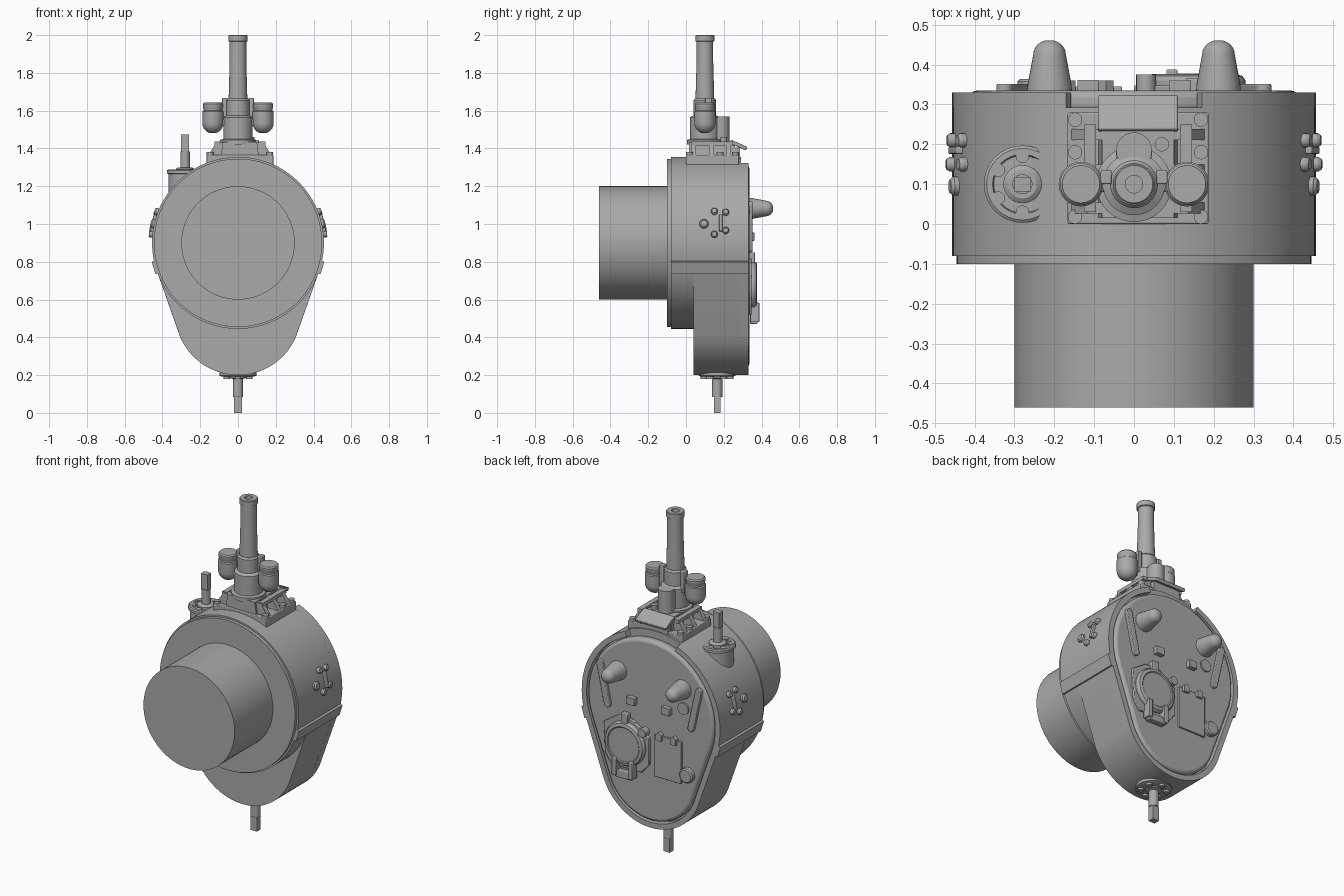
import bpy, bmesh, math
from mathutils import Vector, Matrix

if "Cube" in bpy.data.objects:
    bpy.data.objects.remove(bpy.data.objects["Cube"])

GREY = bpy.data.materials.new("plain_grey")
GREY.use_nodes = True
GREY.diffuse_color = (0.4, 0.4, 0.4, 1)
GREY.node_tree.nodes["Principled BSDF"].inputs["Base Color"].default_value = (0.4, 0.4, 0.4, 1)
parts = []


def finish(name, bm, bevel=0, segments=2):
    bmesh.ops.recalc_face_normals(bm, faces=bm.faces)
    mesh = bpy.data.meshes.new(name)
    bm.to_mesh(mesh)
    bm.free()
    mesh.materials.append(GREY)
    ob = bpy.data.objects.new(name, mesh)
    bpy.context.collection.objects.link(ob)
    if bevel:
        mod = ob.modifiers.new("bevel", 'BEVEL')
        mod.width, mod.segments = bevel, segments
        mod.limit_method, mod.angle_limit = 'ANGLE', math.radians(40)
    parts.append(ob)
    return ob


def box(name, x, y, z, bevel=0, turn=None):
    """Box from (low, high) ranges, optionally turned about its centre."""
    bm = bmesh.new()
    bmesh.ops.create_cube(bm, size=1)
    bm.transform(Matrix.Diagonal((x[1] - x[0], y[1] - y[0], z[1] - z[0], 1)))
    if turn:
        bm.transform(turn)
    bm.transform(Matrix.Translation((sum(x) / 2, sum(y) / 2, sum(z) / 2)))
    return finish(name, bm, bevel)


def lathe(name, origin, axis, profile, sides=32):
    """Spin (radius, height) pairs round an axis and cap both ends."""
    bm = bmesh.new()
    rings = [[bm.verts.new((r * math.cos(math.tau * i / sides), r * math.sin(math.tau * i / sides), h))
              for i in range(sides)] for r, h in profile]
    for a, b in zip(rings, rings[1:]):
        for i in range(sides):
            j = (i + 1) % sides
            bm.faces.new((a[i], a[j], b[j], b[i]))
    bm.faces.new(rings[0])
    bm.faces.new(rings[-1])
    turn = Vector((0, 0, 1)).rotation_difference(Vector(axis)).to_matrix().to_4x4()
    bm.transform(Matrix.Translation(origin) @ turn)
    return finish(name, bm)


def rod(name, origin, axis, r, length, sides=24):
    return lathe(name, origin, axis, [(r, 0), (r, length)], sides)


def prism(name, outline, y0, y1, bevel=0, segments=2):
    """Extrude an (x, z) outline along y."""
    bm = bmesh.new()
    face = bm.faces.new([bm.verts.new((x, y0, z)) for x, z in outline])
    out = bmesh.ops.extrude_face_region(bm, geom=[face])["geom"]
    bmesh.ops.translate(bm, vec=(0, y1 - y0, 0), verts=[v for v in out if isinstance(v, bmesh.types.BMVert)])
    return finish(name, bm, bevel, segments)


def teardrop(inset=0, gap=0, n=120):
    """Hull of a large upper circle and a small lower circle."""
    pts = []
    for i in range(n if gap == 0 else n + 1):
        a = math.radians(90 - gap - (360 - 2 * gap) * i / n)
        low = math.sin(a) < -0.36
        r, cz = (0.333, 0.533) if low else (0.455, 0.9)
        pts.append(((r - inset) * math.cos(a), cz + (r - inset) * math.sin(a)))
    return pts


UP, BACK = (0, 0, 1), (0, 1, 0)

# Front drum, stepped flange and main housing
rod("front_drum", (0, -0.46, 0.9), BACK, 0.3, 0.37, 96)
lathe("main_drum", (0, 0, 0.9), BACK,
      [(0.445, -0.1), (0.445, -0.08), (0.455, -0.08), (0.455, 0.05)], 120)
prism("housing", teardrop(), 0.04, 0.292)
prism("rear_rim", teardrop(0, 22) + teardrop(0.032, 22)[::-1], 0.28, 0.33)
prism("rear_panel", teardrop(0.042), 0.28, 0.335, 0.018, 3)

# Side ledges and side bolt groups
for s, side in ((1, "left"), (-1, "right")):
    prism(side + "_ledge", [(s * x, z) for x, z in ((0.43, 0.81), (0.457, 0.80), (0.437, 0.735), (0.41, 0.74))],
          -0.08, 0.33)
    for y, z, r in ((0.095, 1.0, 0.024), (0.15, 1.065, 0.018), (0.15, 0.945, 0.018),
                    (0.21, 1.06, 0.018), (0.21, 0.965, 0.018)):
        d = Vector((s * math.sqrt(0.455 ** 2 - (z - 0.9) ** 2), 0, z - 0.9)).normalized()
        start = Vector((0, y, 0.9)) + d * 0.44
        lathe(side + "_bolt", start, d, [(r, 0), (r, 0.026), (r * 0.7, 0.034)], 16)
    box(side + "_clamp_bar", (s * 0.445 - 0.012, s * 0.445 + 0.012), (0.176, 0.194), (0.96, 1.05), 0.004,
        Matrix.Rotation(-s * 0.23, 4, 'Y'))

# Roof mount: base, raised centre, ribs, bolts and rear visor
CX = 0.01
box("mount_base", (CX - 0.177, CX + 0.177), (0, 0.28), (1.3, 1.365), 0.004)
prism("mount_block", [(CX - 0.1, 1.36), (CX - 0.09, 1.435), (CX + 0.09, 1.435), (CX + 0.1, 1.36)], 0.015, 0.26)
for s in (-1, 1):
    for y in (0.04, 0.135, 0.225):
        prism("mount_rib", [(CX + s * x, z) for x, z in ((0.08, 1.36), (0.08, 1.432), (0.125, 1.432), (0.17, 1.36))],
              y - 0.014, y + 0.014)
    box("mount_rail", (CX + s * 0.12 - 0.015, CX + s * 0.12 + 0.015), (0.03, 0.25), (1.415, 1.436))
    for y in (0.018, 0.18, 0.262):
        rod("mount_bolt", (CX + s * 0.158, y, 1.36), UP, 0.018, 0.02, 16)
box("rear_visor", (CX - 0.1, CX + 0.1), (0.23, 0.325), (1.408, 1.428), 0.004, Matrix.Rotation(-0.42, 4, 'X'))
box("visor_support", (CX - 0.09, CX + 0.09), (0.25, 0.285), (1.33, 1.405))

# Periscope column and hollow tube
lathe("column", (0, 0.1, 0), UP, [(0.095, 1.42), (0.095, 1.445), (0.078, 1.45), (0.078, 1.565),
                                  (0.06, 1.575), (0.06, 1.655), (0.052, 1.665)], 40)
lathe("tube", (0, 0.1, 0), UP, [(0.05, 1.65), (0.044, 1.86), (0.044, 1.965), (0.05, 1.968), (0.05, 1.997),
                                (0.047, 2.0), (0.022, 2.0), (0.022, 1.95)], 40)
rod("rear_post", (0, 0.185, 1.42), UP, 0.045, 0.15)
box("post_web", (-0.045, 0.045), (0.1, 0.185), (1.42, 1.56))
rod("small_post", (0.07, 0.2, 1.42), UP, 0.018, 0.04, 16)
for s in (-1, 1):
    # Side pods with domed undersides
    dome = [(0.056 * math.sin(t * math.pi / 12), 1.535 - 0.056 * math.cos(t * math.pi / 12)) for t in range(1, 7)]
    lathe("side_pod", (s * 0.133, 0.1, 0), UP,
          dome + [(0.056, 1.595), (0.05, 1.6), (0.05, 1.61), (0.053, 1.615), (0.053, 1.635), (0.047, 1.642)])
    box("pod_arm", (s * 0.09 - 0.035, s * 0.09 + 0.035), (0.08, 0.12), (1.52, 1.555), 0.005)
    box("column_lug", (s * 0.07 - 0.014, s * 0.07 + 0.014), (0.1, 0.135), (1.54, 1.668), 0.004)


def bolt_ring(name, x, y, z, ring, direction):
    for i in range(6):
        a = math.tau * (i + 0.5) / 6
        rod(name, (x + ring * math.cos(a), y + ring * math.sin(a), z), (0, 0, direction), 0.017, 0.014, 12)


# Roof valve on the right shoulder
VX, VY = -0.28, 0.1
lathe("valve_base", (VX, VY, 0), UP, [(0.088, 1.1), (0.088, 1.265), (0.097, 1.268), (0.097, 1.283),
                                      (0.09, 1.288), (0.075, 1.288), (0.072, 1.276), (0.05, 1.276)])
lathe("valve_stem", (VX, VY, 0), UP, [(0.048, 1.27), (0.048, 1.292), (0.036, 1.3), (0.025, 1.3), (0.025, 1.385)])
bolt_ring("valve_bolt", VX, VY, 1.275, 0.07, 1)
box("valve_key", (VX - 0.021, VX + 0.021), (VY - 0.018, VY + 0.018), (1.38, 1.475))

# Bottom spindle
lathe("bottom_flange", (0, 0.165, 0), UP, [(0.085, 0.192), (0.098, 0.197), (0.098, 0.23)])
bolt_ring("bottom_bolt", 0, 0.165, 0.194, 0.07, -1)
lathe("bottom_spindle", (0, 0.165, 0), UP, [(0.018, 0), (0.018, 0.085), (0.027, 0.085), (0.027, 0.18),
                                            (0.045, 0.185), (0.045, 0.2)])
box("spindle_key", (-0.021, 0.021), (0.147, 0.183), (0, 0.085))

# Rear lamps and slanted grab bars
for s in (-1, 1):
    tip = [(0.041 * math.cos(t * math.pi / 12), 0.425 + 0.037 * math.sin(t * math.pi / 12)) for t in range(6)]
    lathe("rear_lamp", (s * 0.212, 0, 1.082), BACK, [(0.057, 0.32), (0.055, 0.35)] + tip)
    a, b = Vector((s * 0.325, 1.1)), Vector((s * 0.275, 0.87))
    lean = math.atan2(b.y - a.y, b.x - a.x)
    ends = [(p.x + 0.02 * math.cos(lean + o + i * math.pi / 8), p.y + 0.02 * math.sin(lean + o + i * math.pi / 8))
            for p, o in ((a, math.pi / 2), (b, -math.pi / 2)) for i in range(9)]
    prism("grab_bar", ends, 0.32, 0.352, 0.004)
    box("rear_block", (s * 0.115 - 0.027, s * 0.115 + 0.027), (0.32, 0.362), (0.91, 0.955), 0.003)

# Round rear hatch on its plate, with hinge and latch
HX, HZ = 0.15, 0.67
prism("hatch_plate", [(HX + x, HZ + z) for x, z in ((-0.15, -0.09), (-0.1, -0.15), (0.1, -0.15), (0.14, -0.09),
      (0.15, 0.09), (0.06, 0.15), (-0.04, 0.15), (-0.15, 0.07))], 0.32, 0.348, 0.004)
lathe("hatch", (HX, 0, HZ), BACK, [(0.13, 0.33), (0.13, 0.36), (0.122, 0.372), (0.105, 0.376), (0.1, 0.372)], 40)
for x in (-0.055, 0.055):
    box("hinge_arm", (HX + x - 0.014, HX + x + 0.014), (0.34, 0.388), (0.48, 0.585), 0.004)
box("hinge_bar", (HX - 0.055, HX + 0.055), (0.34, 0.378), (0.47, 0.51), 0.004)
box("hatch_latch", (HX - 0.02, HX + 0.025), (0.33, 0.366), (0.79, 0.85), 0.004)
rod("latch_pin", (HX - 0.12, 0.33, 0.77), BACK, 0.025, 0.045, 16)

# Service cover with clips, round cap and small disc
box("service_cover", (-0.21, -0.03), (0.32, 0.345), (0.52, 0.77), 0.003)
for x in (-0.07, -0.165):
    prism("cover_clip", [(x - 0.018, 0.745), (x + 0.018, 0.745), (x + 0.018, 0.78), (x, 0.795), (x - 0.018, 0.78)],
          0.33, 0.36)
lathe("round_cap", (-0.25, 0, 0.585), BACK, [(0.043, 0.32), (0.043, 0.358), (0.036, 0.364)])
rod("small_disc", (-0.22, 0.32, 0.97), BACK, 0.035, 0.024)

# Smooth curved sides while keeping hard edges
bpy.ops.object.select_all(action='DESELECT')
for ob in parts:
    ob.select_set(True)
bpy.context.view_layer.objects.active = parts[0]
bpy.ops.object.shade_smooth_by_angle(angle=math.radians(32))
